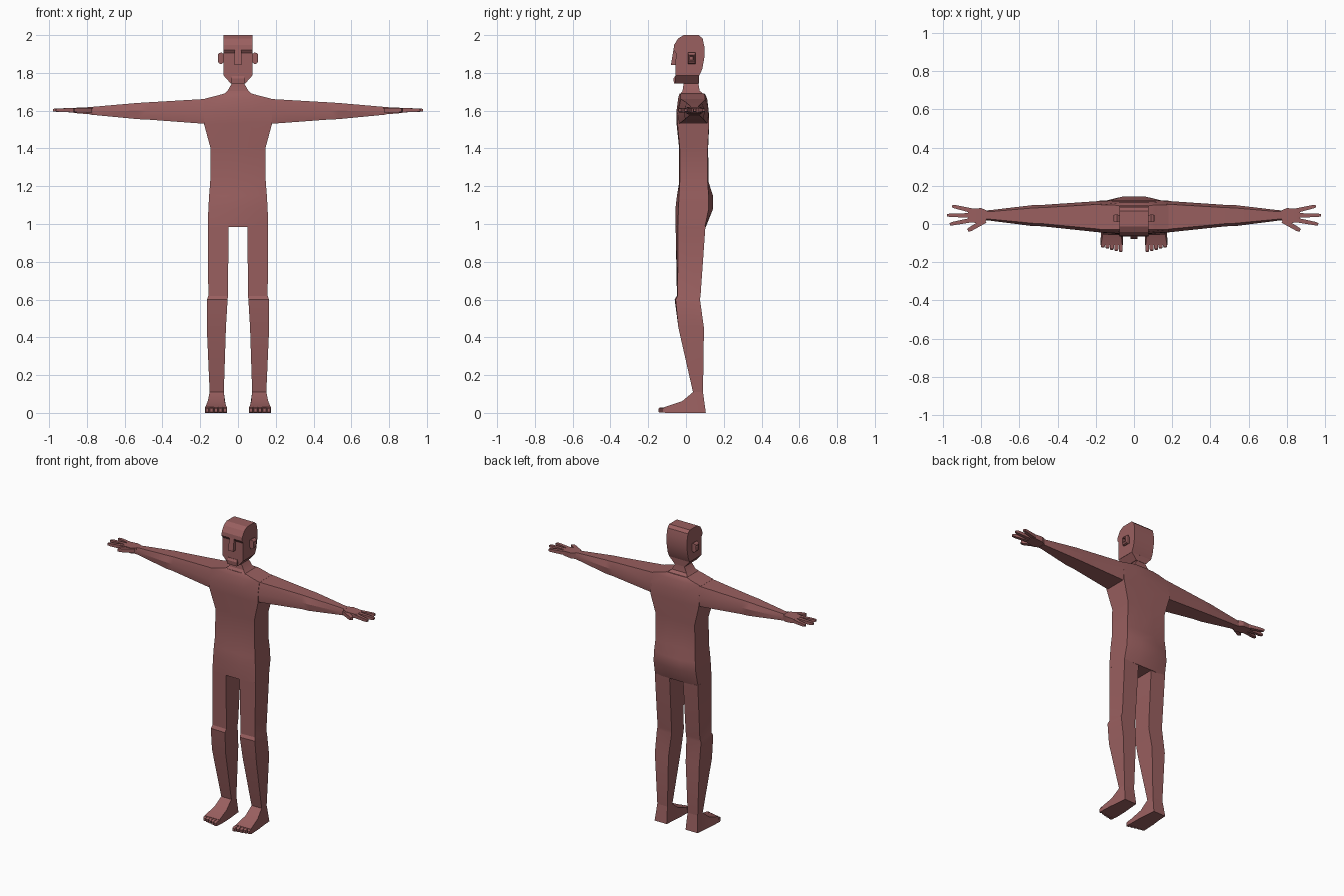
import bpy, bmesh, math
from mathutils import Vector

skin = bpy.data.materials.new("skin")
skin.diffuse_color = (0.32, 0.115, 0.115, 1)


def loft(name, rings, mirror=False, cap_start=True, cap_end=True):
    """Skin a list of equal-length point rings; optionally mirror across x."""
    bm = bmesh.new()
    vs = [[bm.verts.new(p) for p in r] for r in rings]
    n = len(vs[0])
    for a, b in zip(vs, vs[1:]):
        for i in range(n):
            j = (i + 1) % n
            bm.faces.new((a[i], a[j], b[j], b[i]))
    if cap_start:
        bm.faces.new(vs[0])
    if cap_end:
        bm.faces.new(vs[-1])
    bmesh.ops.recalc_face_normals(bm, faces=bm.faces)
    me = bpy.data.meshes.new(name)
    bm.to_mesh(me)
    bm.free()
    ob = bpy.data.objects.new(name, me)
    bpy.context.collection.objects.link(ob)
    me.materials.append(skin)
    if mirror:
        ob.modifiers.new("mirror", 'MIRROR').use_mirror_merge = False
    bpy.ops.object.select_all(action='DESELECT')
    ob.select_set(True)
    bpy.context.view_layer.objects.active = ob
    bpy.ops.object.shade_smooth_by_angle(angle=math.radians(25))
    return ob


def rect_z(z, x0, x1, y0, y1):
    return [(x0, y0, z), (x1, y0, z), (x1, y1, z), (x0, y1, z)]


def rect_x(x, y0, y1, z0, z1):
    return [(x, y0, z0), (x, y1, z0), (x, y1, z1), (x, y0, z1)]


def rect_y(y, x0, x1, z0, z1):
    return [(x0, y, z0), (x1, y, z0), (x1, y, z1), (x0, y, z1)]


# torso: z, half width, front edge, front centre, back edge, back centre
def torso_ring(z, w, fe, fc, be, bc):
    c = w * 0.4
    return [(-w, fe, z), (-c, fc, z), (c, fc, z), (w, fe, z),
            (w, be, z), (c, bc, z), (-c, bc, z), (-w, be, z)]


loft("torso", [torso_ring(*r) for r in (
    (0.985, 0.16, -0.043, -0.055, 0.10, 0.105),
    (1.08, 0.157, -0.040, -0.056, 0.12, 0.143),
    (1.15, 0.153, -0.037, -0.048, 0.12, 0.143),
    (1.22, 0.147, -0.033, -0.036, 0.115, 0.12),
    (1.40, 0.145, -0.033, -0.036, 0.115, 0.117),
    (1.53, 0.18, -0.045, -0.050, 0.122, 0.123),
    (1.60, 0.18, -0.043, -0.050, 0.118, 0.12),
    (1.662, 0.18, -0.030, -0.042, 0.10, 0.112),
    (1.68, 0.11, -0.030, -0.038, 0.10, 0.105),
    (1.69, 0.075, -0.028, -0.033, 0.095, 0.098))])

# neck
loft("neck", [rect_z(1.685, -0.078, 0.078, -0.033, 0.098),
              rect_z(1.705, -0.055, 0.055, -0.018, 0.072),
              rect_z(1.742, -0.034, 0.034, -0.013, 0.066),
              rect_z(1.77, -0.034, 0.034, -0.013, 0.066)])


# arms: x, half depth at mid height, half depth at top, centre y, bottom, middle, top z
def arm_ring(x, d, t, cy, z0, zm, z1):
    return [(x, cy - d * 0.9, z0), (x, cy + d * 0.9, z0), (x, cy + d, zm),
            (x, cy + t, z1), (x, cy - t, z1), (x, cy - d, zm)]


loft("arm", [arm_ring(*r) for r in (
    (0.17, 0.083, 0.066, 0.038, 1.530, 1.585, 1.662),
    (0.48, 0.056, 0.042, 0.044, 1.553, 1.600, 1.644),
    (0.53, 0.055, 0.040, 0.044, 1.555, 1.600, 1.641),
    (0.75, 0.028, 0.020, 0.045, 1.576, 1.598, 1.622),
    (0.775, 0.026, 0.020, 0.045, 1.578, 1.598, 1.620))], True, False)

# palm
loft("palm", [rect_x(0.77, 0.02, 0.07, 1.580, 1.619),
              rect_x(0.80, 0.003, 0.083, 1.582, 1.618),
              rect_x(0.85, 0.008, 0.081, 1.586, 1.616),
              rect_x(0.87, 0.013, 0.076, 1.589, 1.614)], True)


# fingers: root and tip positions in plan, root and tip half thickness
def finger(name, root, tip, r0=0.012, r1=0.008):
    a, b = Vector(root), Vector(tip)
    side = (b - a).normalized()
    side = Vector((-side.y, side.x))
    rings = []
    for p, r, z in ((a, r0, 1.602), (a.lerp(b, 0.85), r1 * 1.15, 1.603), (b, r1 * 0.8, 1.603)):
        q, s = p + side * r, p - side * r
        rings.append([(s.x, s.y, z - r), (q.x, q.y, z - r), (q.x, q.y, z + r), (s.x, s.y, z + r)])
    loft(name, rings, True)


finger("outer_finger", (0.85, 0.070), (0.953, 0.094))
finger("middle_finger", (0.85, 0.045), (0.98, 0.046))
finger("fore_finger", (0.85, 0.021), (0.965, -0.001))
finger("thumb", (0.78, 0.018), (0.87, -0.034), 0.013, 0.010)

# legs: z, inner x, outer x, inner front y, outer front y, back y
loft("leg", [[(i, fi, z), (o, fo, z), (o, b, z), (i, b, z)] for z, i, o, fi, fo, b in (
    (0.99, 0.050, 0.160, -0.055, -0.043, 0.103),
    (0.62, 0.053, 0.157, -0.048, -0.044, 0.077),
    (0.60, 0.055, 0.164, -0.060, -0.055, 0.074),
    (0.45, 0.064, 0.165, -0.040, -0.040, 0.095),
    (0.11, 0.075, 0.150, 0.037, 0.037, 0.090))], True)


# foot: bottom y, top y, bottom x range, top x range, top z
def foot_ring(yb, yt, b0, b1, t0, t1, zt):
    return [(b0, yb, 0), (b1, yb, 0), (t1, yt, zt), (t0, yt, zt)]


loft("foot", [foot_ring(*r) for r in (
    (0.105, 0.090, 0.070, 0.160, 0.075, 0.150, 0.11),
    (0.035, 0.037, 0.064, 0.165, 0.075, 0.150, 0.11),
    (-0.02, -0.02, 0.059, 0.172, 0.070, 0.160, 0.062),
    (-0.11, -0.11, 0.058, 0.176, 0.061, 0.172, 0.032))], True)

# toes, shortening outwards
for k in range(5):
    x = 0.059 + k * 0.0235
    w = 0.0205
    tip = -0.146 + 0.0055 * k
    loft("toe", [rect_y(-0.10, x, x + w, 0.002, 0.031),
                 rect_y(tip + 0.008, x, x + w, 0.002, 0.028),
                 rect_y(tip, x + 0.003, x + w - 0.003, 0.004, 0.022)], True)

# head: side profile spanned across the width, with a brow overhang
profile = [(-0.055, 1.785), (-0.054, 1.905), (-0.066, 1.922), (-0.063, 1.948),
           (-0.042, 1.982), (-0.012, 2.0), (0.068, 2.0), (0.088, 1.982),
           (0.097, 1.94), (0.097, 1.88), (0.086, 1.82), (0.070, 1.785)]
loft("head", [[(x, y, z) for y, z in profile] for x in (-0.076, 0.076)])

# jaw and mouth
loft("jaw", [rect_z(1.786, -0.076, 0.076, -0.055, 0.070),
             rect_z(1.743, -0.038, 0.038, -0.055, 0.068)])
loft("mouth", [rect_z(1.743, -0.036, 0.036, -0.064, -0.04),
               rect_z(1.770, -0.038, 0.038, -0.066, -0.04),
               rect_z(1.784, -0.034, 0.034, -0.058, -0.04)])

# nose
loft("nose", [rect_z(1.843, -0.019, 0.019, -0.079, -0.04),
              rect_z(1.853, -0.019, 0.019, -0.078, -0.04),
              rect_z(1.925, -0.017, 0.017, -0.066, -0.04)])

# ears with a hollow in the outer side
loft("ear", [rect_x(0.070, 0.016, 0.044, 1.862, 1.898),
             rect_x(0.088, 0.010, 0.050, 1.846, 1.908),
             rect_x(0.100, 0.010, 0.050, 1.850, 1.904),
             rect_x(0.107, 0.014, 0.046, 1.860, 1.896),
             rect_x(0.104, 0.020, 0.040, 1.866, 1.890),
             rect_x(0.090, 0.022, 0.038, 1.868, 1.888)], True)
